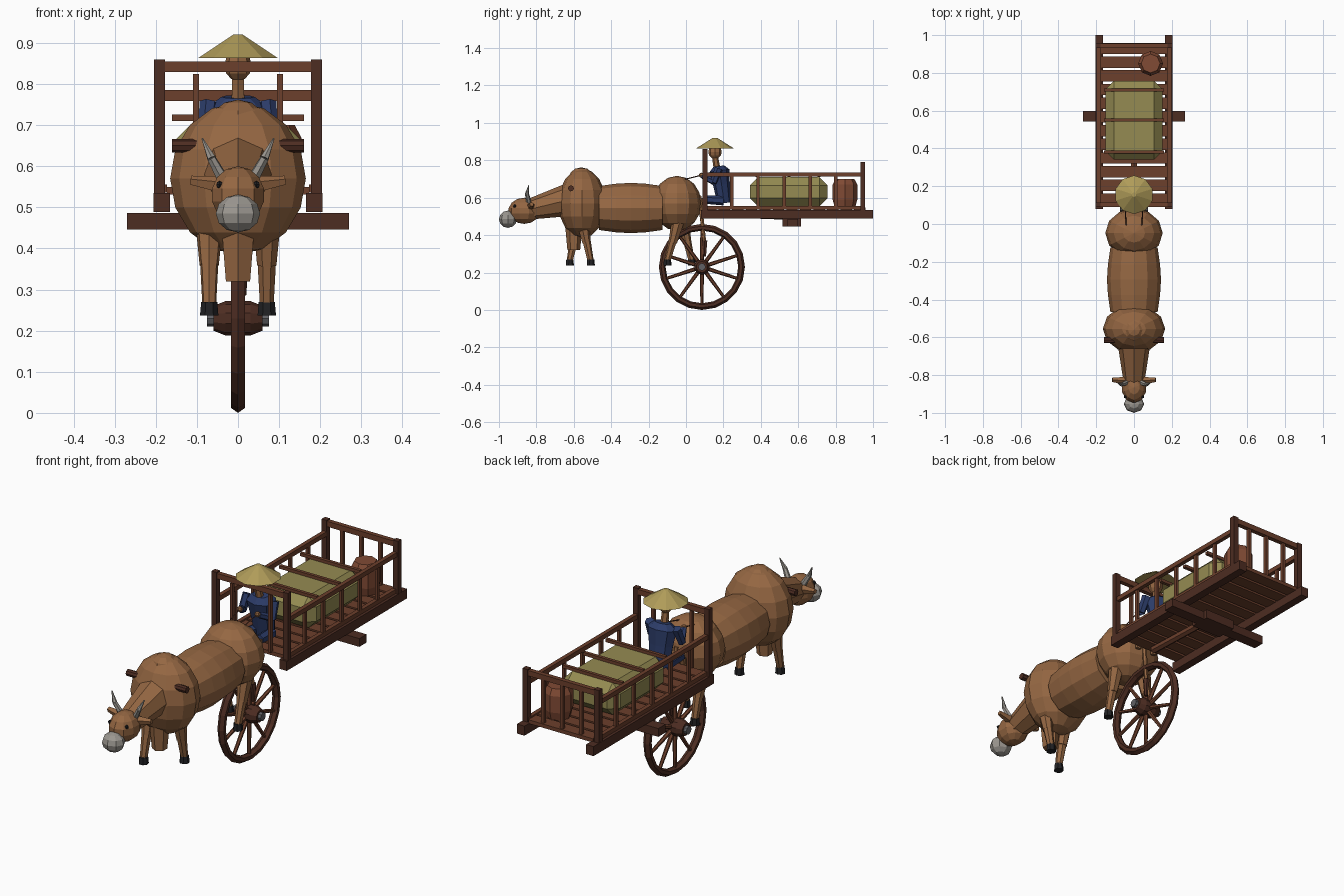
import bpy, bmesh, math
from mathutils import Matrix, Vector

if "Cube" in bpy.data.objects:
    bpy.data.objects.remove(bpy.data.objects["Cube"])


def mat(name, *rgb):
    m = bpy.data.materials.new(name)
    m.diffuse_color = (*rgb, 1)
    m.use_nodes = True
    m.node_tree.nodes["Principled BSDF"].inputs["Base Color"].default_value = m.diffuse_color
    return m


HIDE = mat("hide", .30, .135, .055)
WOOD = mat("wood", .15, .05, .025)
DARK = mat("dark_wood", .075, .026, .016)
STRAW = mat("straw", .30, .26, .085)
HAT = mat("hat_straw", .43, .33, .10)
BLUE = mat("blue_cloth", .025, .045, .14)
CLAY = mat("clay", .22, .07, .035)
PALE = mat("pale", .33, .31, .28)
BLACK = mat("black", .015, .015, .017)
IRON = mat("iron", .12, .12, .13)


def finish(name, bm, m):
    bmesh.ops.recalc_face_normals(bm, faces=bm.faces)
    me = bpy.data.meshes.new(name)
    bm.to_mesh(me)
    bm.free()
    me.materials.append(m)
    ob = bpy.data.objects.new(name, me)
    bpy.context.collection.objects.link(ob)
    return ob


def box(name, c, s, m, bevel=0, tilt=0):
    bm = bmesh.new()
    bmesh.ops.create_cube(bm, size=1, matrix=Matrix.Diagonal((*s, 1)))
    if bevel:
        bmesh.ops.bevel(bm, geom=bm.edges[:], offset=bevel, segments=1, affect='EDGES')
    bm.transform(Matrix.Translation(c) @ Matrix.Rotation(tilt, 4, 'X'))
    return finish(name, bm, m)


def ball(name, c, r, m, u=12, v=8):
    bm = bmesh.new()
    bmesh.ops.create_uvsphere(bm, u_segments=u, v_segments=v, radius=1,
                              matrix=Matrix.Translation(c) @ Matrix.Diagonal((*r, 1)))
    return finish(name, bm, m)


def rod(name, p, q, r1, r2, m, n=8):
    p, q = Vector(p), Vector(q)
    bm = bmesh.new()
    rot = (q - p).to_track_quat('Z', 'Y').to_matrix().to_4x4()
    bmesh.ops.create_cone(bm, cap_ends=True, segments=n, radius1=r1, radius2=r2, depth=(q - p).length,
                          matrix=Matrix.Translation((p + q) / 2) @ rot)
    return finish(name, bm, m)


def lathe(name, prof, mtx, m, n=12, closed=False):
    # profile of (radius, height) spun round local z
    bm = bmesh.new()
    rings = [[bm.verts.new((r * math.cos(2 * math.pi * i / n), r * math.sin(2 * math.pi * i / n), z))
              for i in range(n)] for r, z in prof]
    pairs = list(zip(rings, rings[1:]))
    if closed:
        pairs.append((rings[-1], rings[0]))
    else:
        bm.faces.new(rings[0])
        bm.faces.new(rings[-1])
    for a, b in pairs:
        for i in range(n):
            j = (i + 1) % n
            bm.faces.new((a[i], a[j], b[j], b[i]))
    bm.transform(mtx)
    return finish(name, bm, m)


# Ox body
ball("ox_shoulders", (0, -.555, .57), (.165, .128, .185), HIDE)
ball("ox_hips", (0, -.048, .57), (.152, .13, .147), HIDE)
lathe("ox_barrel", [(.125, -.17), (.138, -.08), (.143, 0), (.138, .08), (.125, .17)],
      Matrix.Translation((0, -.295, .545)) @ Matrix.Diagonal((1, 1, .94, 1)) @ Matrix.Rotation(math.pi / 2, 4, 'X'), HIDE)
ball("ox_hump", (0, -.56, .71), (.065, .065, .052), HIDE, 8, 6)
rod("ox_neck", (0, -.58, .60), (0, -.87, .53), .095, .05, HIDE)
rod("ox_dewlap", (0, -.60, .44), (0, -.60, .32), .045, .034, HIDE, 6)

# Ox head
ball("ox_head", (0, -.865, .53), (.068, .085, .07), HIDE, 10, 7)
ball("ox_muzzle", (0, -.952, .485), (.054, .048, .046), PALE, 8, 6)
for s in (-1, 1):
    rod("ox_ear", (s * .045, -.83, .555), (s * .115, -.825, .565), .022, .012, HIDE, 5)
    rod("horn_base", (s * .04, -.84, .575), (s * .065, -.85, .62), .014, .011, PALE, 6)
    rod("horn_tip", (s * .065, -.85, .62), (s * .087, -.84, .668), .011, .002, PALE, 6)
    ball("ox_eye", (s * .045, -.915, .555), (.009, .009, .009), BLACK, 6, 4)

# Ox legs in walking pose: x, hip y, hoof y
for x, y0, y1 in ((.07, -.555, -.51), (-.07, -.575, -.622), (.07, -.04, -.10), (-.07, -.02, .03)):
    ym = (y0 + y1) / 2
    rod("ox_thigh", (x, y0, .48), (x, ym, .36), .036, .024, HIDE, 7)
    rod("ox_shin", (x, ym, .37), (x, y1, .26), .023, .017, HIDE, 7)
    rod("ox_hoof", (x, y1, .27), (x, y1, .237), .02, .023, BLACK, 7)
rod("ox_tail", (0, .07, .61), (.01, .10, .36), .012, .009, HIDE, 6)
rod("tail_tuft", (.01, .10, .37), (.012, .10, .285), .016, .008, DARK, 6)
rod("yoke", (-.16, -.615, .65), (.16, -.615, .65), .016, .016, DARK)

# Single wheel on the centre line
HY, HZ, R = .085, .23, .23
spin = Matrix.Translation((0, HY, HZ)) @ Matrix.Rotation(math.pi / 2, 4, 'Y')
lathe("wheel_rim", [(R, 0), (R - .012, .017), (R - .028, .017), (R - .036, 0), (R - .028, -.017), (R - .012, -.017)],
      spin, DARK, 20, True)
lathe("wheel_hub", [(.03, -.06), (.042, -.03), (.042, .03), (.03, .06)], spin, DARK, 10)
rod("axle_pin", (-.075, HY, HZ), (.075, HY, HZ), .02, .02, IRON)
for i in range(10):
    a = math.pi / 2 + i * math.pi / 5
    d = Vector((0, math.cos(a), math.sin(a)))
    o = Vector((0, HY, HZ))
    rod("wheel_spoke", o + d * .03, o + d * .205, .011, .008, WOOD, 6)

# Cart bed
for i in range(12):
    box("floor_plank", (0, .132 + i * .0725, .54), (.345, .06, .018), WOOD)
box("cross_beam", (0, .57, .466), (.54, .055, .04), DARK)
box("bolster", (0, .565, .468), (.16, .10, .044), DARK)
rod("draw_pole", (0, .14, .515), (0, .55, .50), .018, .018, WOOD, 6)

# Cart sides
for s in (-1, 1):
    box("side_beam", (s * .185, .54, .512), (.04, .92, .046), DARK)
    box("front_post", (s * .191, .102, .675), (.027, .026, .37), DARK)
    box("rear_post", (s * .191, .945, .65), (.027, .026, .28), DARK)
    box("side_top_rail", (s * .188, .523, .724), (.02, .85, .022), WOOD)
    box("side_low_rail", (s * .183, .523, .546), (.02, .85, .02), WOOD)
    for y in (.245, .385, .525, .665, .80):
        box("side_slat", (s * .186, y, .637), (.013, .018, .17), WOOD)
    box("front_slat", (s * .102, .102, .685), (.015, .016, .28), WOOD)
    box("rear_slat", (s * .102, .945, .655), (.015, .016, .24), WOOD)
box("rear_middle_slat", (0, .945, .655), (.015, .016, .24), WOOD)
box("front_top_bar", (0, .102, .842), (.37, .022, .026), WOOD)
box("rear_top_bar", (0, .945, .772), (.37, .022, .026), WOOD)

# Cargo
box("straw_bale", (0, .55, .632), (.30, .415, .155), STRAW, .043)
for y in (.38, .55, .71):
    box("bale_pole", (0, y, .718), (.32, .016, .015), WOOD)
lathe("clay_pot", [(.055, .55), (.066, .59), (.066, .67), (.05, .70)], Matrix.Translation((.088, .85, 0)), CLAY, 8)

# Driver
lathe("driver_torso", [(.052, -.10), (.062, 0), (.075, .075), (.04, .10)],
      Matrix.Translation((0, .19, .67)) @ Matrix.Rotation(.15, 4, 'X') @ Matrix.Diagonal((1, .72, 1, 1)), BLUE, 8)
rod("driver_neck", (0, .165, .76), (0, .155, .82), .018, .016, HIDE, 6)
ball("driver_head", (0, .155, .845), (.033, .036, .038), HIDE, 8, 6)
rod("driver_hat", (0, .155, .863), (0, .155, .92), .102, .012, HAT, 10)
for s in (-1, 1):
    rod("upper_sleeve", (s * .072, .175, .755), (s * .08, .145, .68), .022, .019, BLUE, 6)
    rod("lower_sleeve", (s * .08, .15, .685), (s * .05, .09, .715), .018, .015, BLUE, 6)
    ball("driver_hand", (s * .047, .082, .72), (.014, .014, .014), HIDE, 6, 4)
    rod("driver_thigh", (s * .04, .20, .585), (s * .045, .10, .59), .026, .022, BLUE, 6)
    rod("driver_shin", (s * .045, .10, .595), (s * .045, .085, .53), .018, .014, HIDE, 6)
    rod("rein", (s * .047, .08, .72), (s * .04, -.02, .695), .003, .003, DARK, 4)
